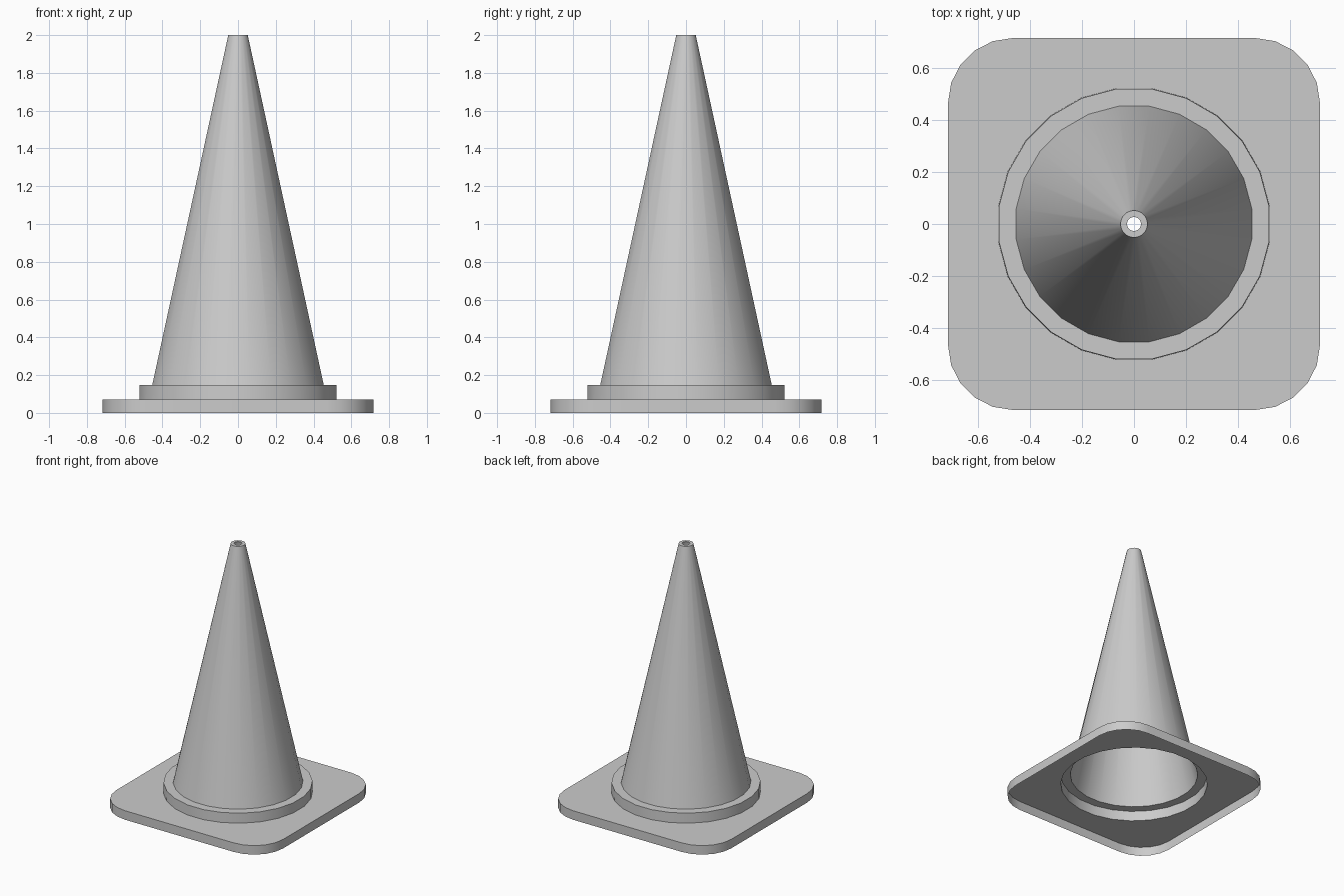
import bpy
import bmesh
from math import sin, cos, pi

if "Cube" in bpy.data.objects:
    bpy.data.objects.remove(bpy.data.objects["Cube"], do_unlink=True)

grey = bpy.data.materials.new("light_grey")
grey.use_nodes = True
grey.diffuse_color = (0.6, 0.6, 0.6, 1)
grey.node_tree.nodes["Principled BSDF"].inputs["Base Color"].default_value = (0.6, 0.6, 0.6, 1)

SIDES = 24
PER_CORNER = SIDES // 4


def circle(radius, z):
    """Loop with flat sides facing the axes."""
    angles = [(i + 0.5) * 2 * pi / SIDES for i in range(SIDES)]
    return [(radius * cos(a), radius * sin(a), z) for a in angles]


def rounded_square(half, corner, z):
    """Rounded square loop with as many points as a circle."""
    points = []
    for q in range(4):
        middle = q * pi / 2 + pi / 4
        reach = (half - corner) * 2 ** 0.5
        for i in range(PER_CORNER):
            a = q * pi / 2 + i * pi / 2 / (PER_CORNER - 1)
            points.append((reach * cos(middle) + corner * cos(a),
                           reach * sin(middle) + corner * sin(a), z))
    return points


def loft(name, loops):
    """Open shell skinned over successive loops."""
    bm = bmesh.new()
    rings = [[bm.verts.new(p) for p in loop] for loop in loops]
    for low, high in zip(rings, rings[1:]):
        for i in range(SIDES):
            j = (i + 1) % SIDES
            bm.faces.new((low[i], low[j], high[j], high[i]))
    mesh = bpy.data.meshes.new(name)
    bm.to_mesh(mesh)
    bm.free()
    mesh.materials.append(grey)
    obj = bpy.data.objects.new(name, mesh)
    bpy.context.collection.objects.link(obj)
    bpy.ops.object.select_all(action="DESELECT")
    obj.select_set(True)
    bpy.context.view_layer.objects.active = obj
    bpy.ops.object.shade_smooth_by_angle()
    return obj


BASE_TOP, COLLAR_TOP, TIP = 0.07, 0.147, 2.0

# Square foot: hollow below, with a round opening
loft("base_plate", [rounded_square(0.717, 0.25, 0),
                    rounded_square(0.717, 0.25, BASE_TOP),
                    circle(0.527, BASE_TOP)])

# Stepped collar around the cone
loft("collar", [circle(0.527, BASE_TOP), circle(0.525, COLLAR_TOP),
                circle(0.458, COLLAR_TOP)])

# Hollow cone with a small lip at the open tip
loft("cone", [circle(0.458, COLLAR_TOP), circle(0.052, TIP),
              circle(0.027, TIP)])
